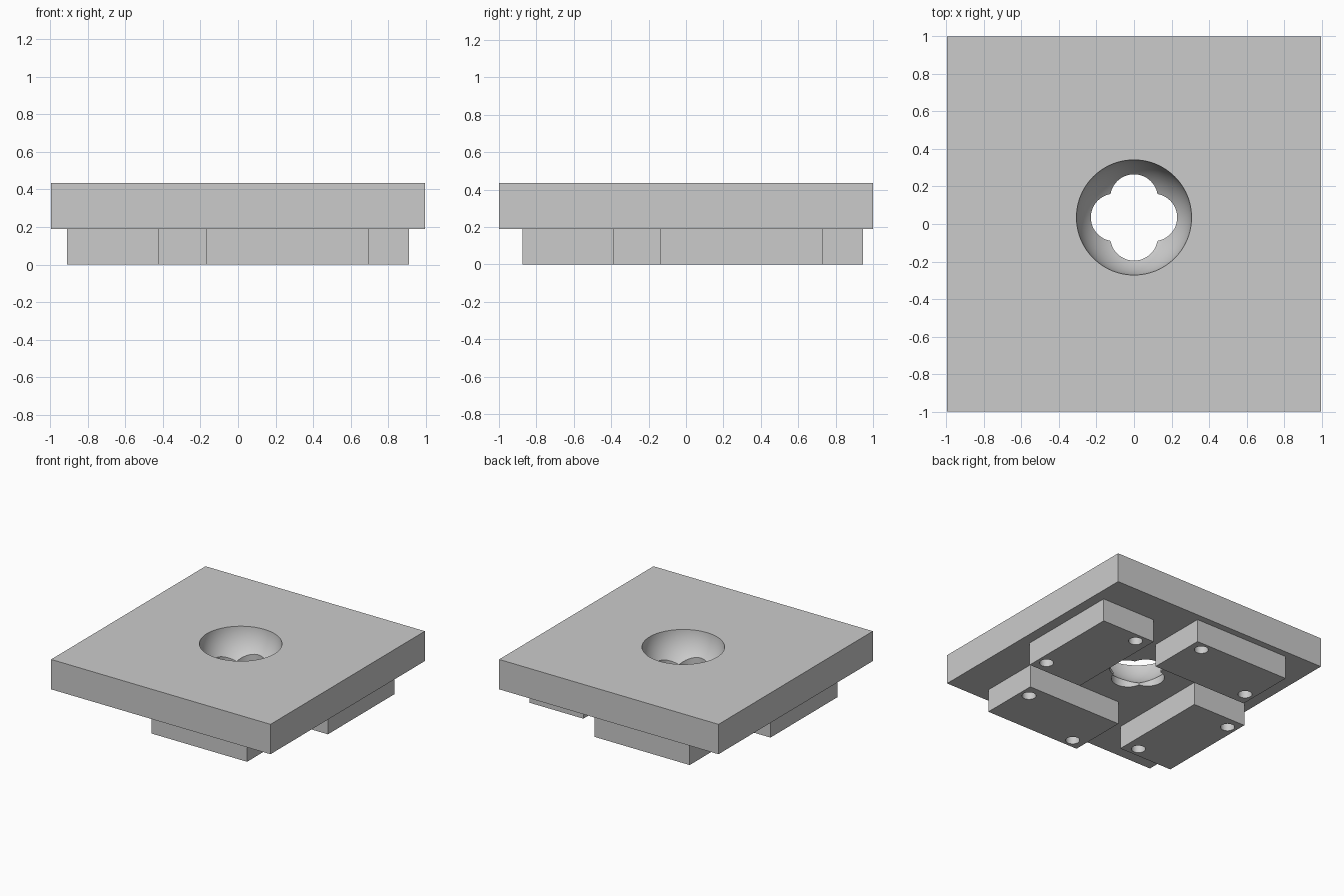
import bpy
from math import pi, sin, cos

cube = bpy.data.objects.get("Cube")
if cube:
    bpy.data.objects.remove(cube, do_unlink=True)

CENTRE_Y = 0.035       # shared centre of the hole and the pinwheel of blocks
PLATE_BOTTOM, PLATE_TOP = 0.19, 0.435

grey = bpy.data.materials.new("light_grey")
grey.use_nodes = True
grey.diffuse_color = (0.6, 0.6, 0.6, 1)
grey.node_tree.nodes["Principled BSDF"].inputs["Base Color"].default_value = (0.6, 0.6, 0.6, 1)


def box(name, lo, hi):
    """Box between two corners."""
    bpy.ops.mesh.primitive_cube_add(size=1, location=[(a + b) / 2 for a, b in zip(lo, hi)])
    obj = bpy.context.object
    obj.name = name
    obj.scale = [b - a for a, b in zip(lo, hi)]
    bpy.ops.object.transform_apply(location=True, rotation=False, scale=True)
    obj.data.materials.append(grey)
    return obj


def cylinder(x, y, z0, z1, radius):
    bpy.ops.mesh.primitive_cylinder_add(vertices=48, radius=radius, depth=z1 - z0,
                                        location=(x, y, (z0 + z1) / 2))
    return bpy.context.object


def carve(obj, cutters):
    """Subtract each cutter, then remove it and smooth the round walls."""
    for cutter in cutters:
        cutter.hide_render = True
        cutter.data.materials.append(grey)
        mod = obj.modifiers.new("carve", 'BOOLEAN')
        mod.operation = 'DIFFERENCE'
        mod.solver = 'EXACT'
        mod.object = cutter
        bpy.context.view_layer.objects.active = obj
        bpy.ops.object.modifier_apply(modifier=mod.name)
        bpy.data.objects.remove(cutter, do_unlink=True)
    bpy.ops.object.select_all(action='DESELECT')
    obj.select_set(True)
    bpy.context.view_layer.objects.active = obj
    bpy.ops.object.shade_smooth_by_angle(angle=pi / 6)


# Plate with a spherical bowl that opens into a four-lobed through hole
plate = box("top_plate", (-0.995, -1, PLATE_BOTTOM), (0.995, 1, PLATE_TOP))
bpy.ops.mesh.primitive_uv_sphere_add(segments=96, ring_count=48, radius=0.308,
                                     location=(0, CENTRE_Y, PLATE_TOP + 0.025))
cutters = [bpy.context.object]
for i in range(4):
    a = i * pi / 2
    cutters.append(cylinder(0.103 * cos(a), CENTRE_Y + 0.103 * sin(a), 0.1, 0.3, 0.127))
carve(plate, cutters)

# Four blocks in a pinwheel below the plate, each with two blind round holes
for i, side in enumerate(("right", "back", "left", "front")):
    block = box(side + "_block", (0.42, -0.17, 0), (0.91, 0.695, PLATE_BOTTOM))
    carve(block, [cylinder(x, y, -0.05, 0.12, 0.053)
                  for x, y in ((0.53, 0.615), (0.832, -0.067))])
    block.rotation_euler.z = i * pi / 2
    block.location.y = CENTRE_Y
